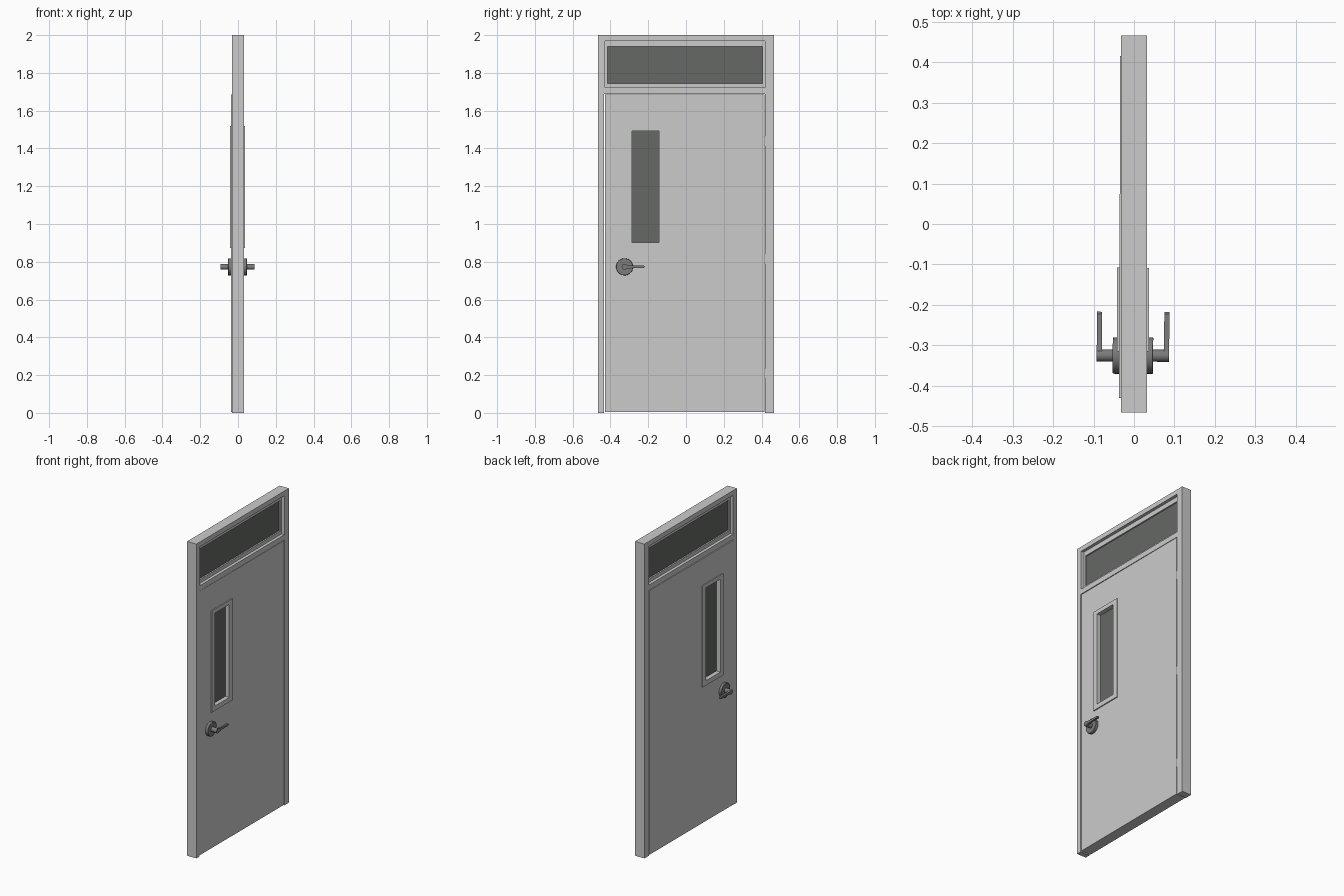
import bpy, bmesh, math
from mathutils import Matrix, Vector

if "Cube" in bpy.data.objects:
    bpy.data.objects.remove(bpy.data.objects["Cube"])

# local XY profile -> world YZ plane, extrusion along world X
TO_YZ = Matrix(((0, 0, 1, 0), (1, 0, 0, 0), (0, 1, 0, 0), (0, 0, 0, 1)))
# the leaf stands very slightly ajar about its hinge edge
HINGE = Vector((0, 0.416, 0))
AJAR = (Matrix.Translation(HINGE) @ Matrix.Rotation(math.radians(-0.2), 4, 'Z')
        @ Matrix.Translation(-HINGE))


def material(name, rgb):
    m = bpy.data.materials.new(name)
    m.diffuse_color = (*rgb, 1)
    m.use_nodes = True
    m.node_tree.nodes["Principled BSDF"].inputs["Base Color"].default_value = m.diffuse_color
    return m


GLASS = material("dark_glass", (0.13, 0.14, 0.13))
METAL = material("dark_metal", (0.2, 0.2, 0.2))


def rect(y0, y1, z0, z1):
    return [(y0, z0), (y1, z0), (y1, z1), (y0, z1)]


def plate(name, loops, x0, x1, mat=None, xf=Matrix()):
    """Flat slab from an outline (first loop) and holes (other loops)."""
    cu = bpy.data.curves.new(name, 'CURVE')
    cu.dimensions = '2D'
    cu.fill_mode = 'BOTH'
    cu.extrude = (x1 - x0) / 2
    for loop in loops:
        s = cu.splines.new('POLY')
        s.points.add(len(loop) - 1)
        for p, (y, z) in zip(s.points, loop):
            p.co = (y, z, 0, 1)
        s.use_cyclic_u = True
    tmp = bpy.data.objects.new(name + "_curve", cu)
    bpy.context.collection.objects.link(tmp)
    dg = bpy.context.evaluated_depsgraph_get()
    me = bpy.data.meshes.new_from_object(tmp.evaluated_get(dg))
    bpy.data.objects.remove(tmp)
    me.transform(xf @ Matrix.Translation(((x0 + x1) / 2, 0, 0)) @ TO_YZ)
    bm = bmesh.new()
    bm.from_mesh(me)
    bmesh.ops.remove_doubles(bm, verts=bm.verts, dist=1e-5)
    bmesh.ops.recalc_face_normals(bm, faces=bm.faces)
    for f in bm.faces:
        f.smooth = False
    bm.to_mesh(me)
    bm.free()
    me.materials.clear()
    if mat:
        me.materials.append(mat)
    ob = bpy.data.objects.new(name, me)
    bpy.context.collection.objects.link(ob)
    return ob


def disc(name, y, z, r, x0, x1, mat, bevel=0.0):
    """Cylinder lying along X."""
    bpy.ops.mesh.primitive_cylinder_add(vertices=32, radius=r, depth=abs(x1 - x0))
    ob = bpy.context.object
    ob.name = name
    ob.data.transform(AJAR @ Matrix.Translation(((x0 + x1) / 2, y, z))
                      @ Matrix.Rotation(math.pi / 2, 4, 'Y'))
    ob.data.materials.append(mat)
    bpy.ops.object.shade_smooth_by_angle()
    if bevel:
        b = ob.modifiers.new("edge", 'BEVEL')
        b.width, b.segments = bevel, 2
    return ob


# door frame with transom opening
T = 0.0325
plate("door_frame", [
    [(-0.465, 0), (-0.465, 2), (0.465, 2), (0.465, 0), (0.419, 0),
     (0.419, 1.689), (-0.433, 1.689), (-0.433, 0)],
    rect(-0.428, 0.419, 1.722, 1.97)], -T, T)

# transom stop and glass
plate("transom_stop", [rect(-0.428, 0.419, 1.722, 1.97),
                       rect(-0.415, 0.406, 1.745, 1.94)], -0.013, 0.013)
plate("transom_glass", [rect(-0.415, 0.406, 1.745, 1.94)], -0.004, 0.004, GLASS)

# door leaf with vision panel
plate("door_leaf", [rect(-0.43, 0.415, 0.005, 1.686),
                    rect(-0.29, -0.135, 0.895, 1.5)], -0.034, T, xf=AJAR)
plate("window_trim", [rect(-0.315, -0.108, 0.872, 1.518),
                      rect(-0.285, -0.142, 0.902, 1.493)], -0.04, 0.039, xf=AJAR)
plate("window_glass", [rect(-0.285, -0.142, 0.902, 1.493)], -0.012, 0.012, GLASS, AJAR)

# hinges in the gap
for i, z in enumerate((0.21, 0.815, 1.44)):
    plate(f"hinge_{i + 1}", [rect(0.413, 0.42, z - 0.026, z + 0.026)],
          -0.03, 0.0315, METAL)

# lever handles, one per face
HY, HZ = -0.325, 0.773
for side, s in (("outer", 1), ("inner", -1)):
    disc(f"{side}_rosette", HY, HZ, 0.045, s * 0.031, s * 0.050, METAL, 0.002)
    disc(f"{side}_spindle", HY, HZ, 0.015, s * 0.048, s * 0.0895, METAL)
    xs = sorted((s * 0.077, s * 0.0895))
    lever = plate(f"{side}_lever", [[(HY, HZ - 0.012), (-0.285, HZ - 0.007),
                                     (-0.222, HZ - 0.006), (-0.217, HZ),
                                     (-0.222, HZ + 0.006), (-0.285, HZ + 0.007),
                                     (HY, HZ + 0.012)]], *xs, METAL, AJAR)
